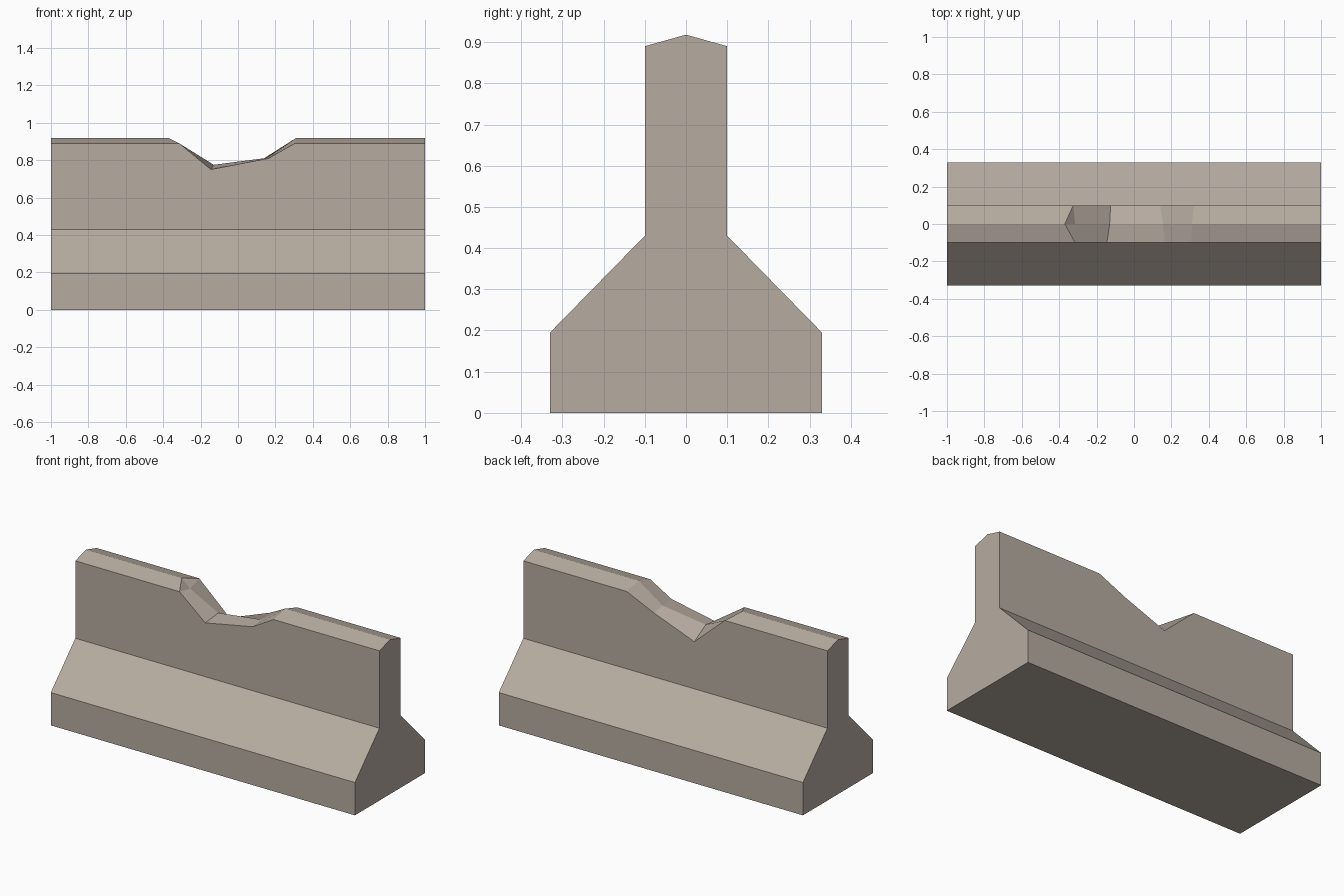
import bpy, bmesh

if "Cube" in bpy.data.objects:
    bpy.data.objects.remove(bpy.data.objects["Cube"])

# Concrete colour
concrete = bpy.data.materials.new("warm_grey_concrete")
concrete.diffuse_color = (0.47, 0.41, 0.355, 1)
concrete.use_nodes = True
concrete.node_tree.nodes["Principled BSDF"].inputs["Base Color"].default_value = concrete.diffuse_color

# Half profile below the cap: (half width, height)
levels = [(0.33, 0.0), (0.33, 0.195), (0.10, 0.43)]

# Cap lines along x: (x, z); each runs over the chipped notch
front_edge = [(-1, .89), (-.315, .89), (-.145, .75), (.165, .81), (.305, .89), (1, .89)]
back_edge = [(-1, .89), (-.325, .89), (-.125, .71), (.14, .81), (.32, .89), (1, .89)]
ridge = [(-1, .918), (-.37, .918), (-.315, .87), (-.13, .775), (.155, .812), (.31, .918), (1, .918)]

bm = bmesh.new()


def line(points, y):
    return [bm.verts.new((x, y, z)) for x, z in points]


F, B, R = line(front_edge, -.10), line(back_edge, .10), line(ridge, 0)
ends = [-1, 1]
front = [line([(x, z) for x in ends], -w) for w, z in levels]
back = [line([(x, z) for x in ends], w) for w, z in levels]

# Base, slopes and upright walls on both sides
for rows, edge in ((front, F), (back, B)):
    for a, b in zip(rows, rows[1:]):
        bm.faces.new((a[0], a[1], b[1], b[0]))
    bm.faces.new(rows[-1] + edge[::-1])
    # Cap: plain run, broken lip triangle, then the notch floor
    bm.faces.new((edge[0], edge[1], R[1], R[0]))
    bm.faces.new((edge[1], R[2], R[1]))
    for i in range(1, 5):
        bm.faces.new((edge[i], edge[i + 1], R[i + 2], R[i + 1]))

# Underside and end faces
bm.faces.new(front[0] + back[0][::-1])
for e in (0, -1):
    bm.faces.new([r[e] for r in front] + [F[e], R[e], B[e]] + [r[e] for r in back[::-1]])

bmesh.ops.recalc_face_normals(bm, faces=bm.faces)
mesh = bpy.data.meshes.new("concrete_barrier")
bm.to_mesh(mesh)
bm.free()
mesh.materials.append(concrete)
bpy.context.collection.objects.link(bpy.data.objects.new("concrete_barrier", mesh))
